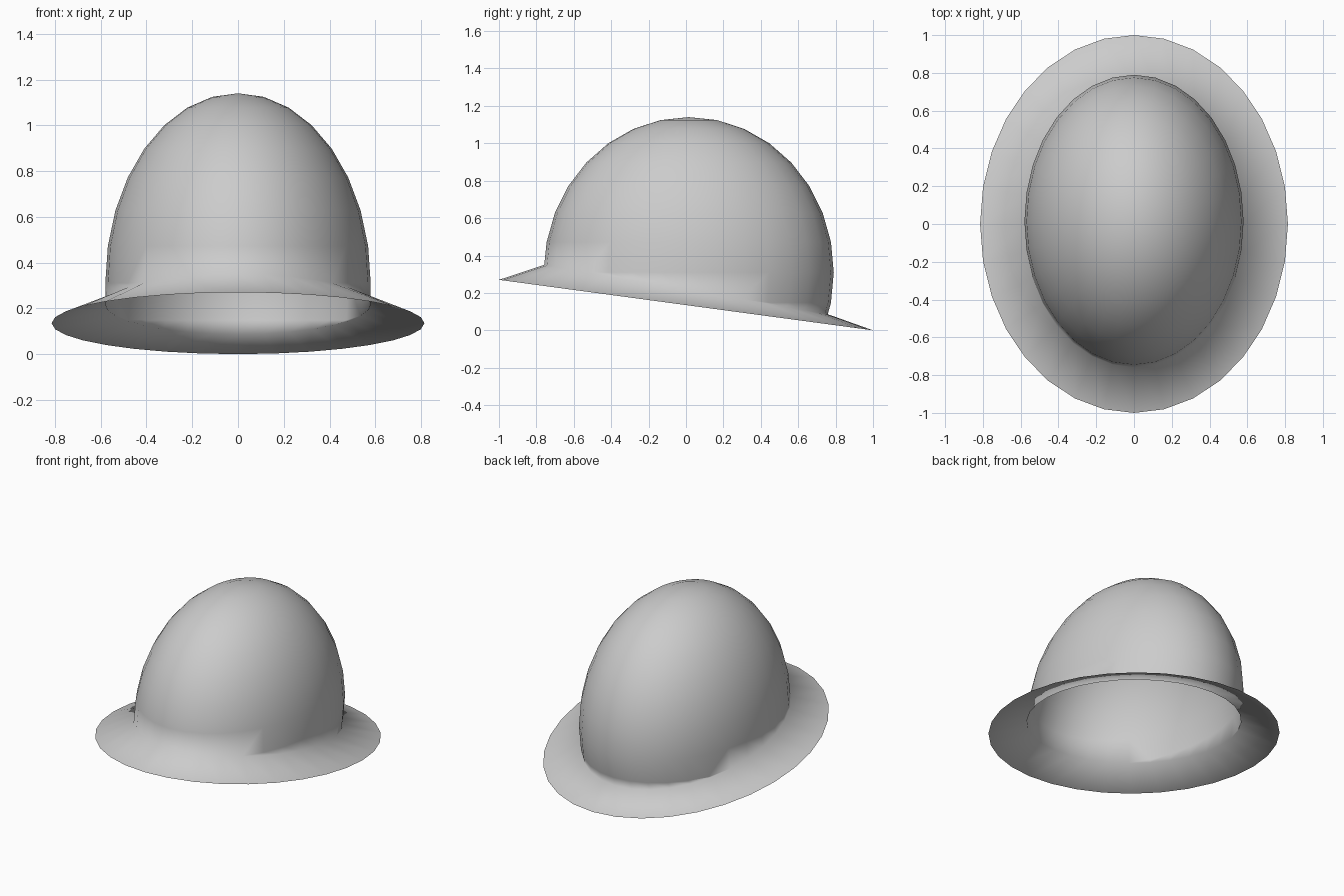
import bpy, bmesh, math

if "Cube" in bpy.data.objects:
    bpy.data.objects.remove(bpy.data.objects["Cube"])

N = 32                      # segments around the hat
STEP = 2 * math.pi / N

bm = bmesh.new()


def ring(rx, ry, cy, height):
    """Elliptical loop of vertices, starting at the front; height is a function of y."""
    verts = []
    for i in range(N):
        y = cy - ry * math.cos(i * STEP)
        verts.append(bm.verts.new((rx * math.sin(i * STEP), y, height(y))))
    return verts


def last_row(i):
    """Lowest dome row of a column: high at the front, low at the back."""
    d = min(i % N, N - 1 - i % N)
    return 7 if d < 5 else 8 if d < 11 else 9


# Crown: stretched sphere rows from the pole downwards
CY, CZ, RX, RY, RZ = 0.015, 0.31, 0.58, 0.775, 0.83
pole = bm.verts.new((0, CY, CZ + RZ))
rows = [None]
for k in range(1, 10):
    s, z = math.sin(k * STEP), CZ + RZ * math.cos(k * STEP)
    rows.append(ring(RX * s, RY * s, CY, lambda y, z=z: z))

# Brim: tilted inner and outer loops
inner = ring(0.58, 0.758, 0.0, lambda y: 0.218 - 0.174 * y)
outer = ring(0.815, 1.0, 0.0, lambda y: 0.135 - 0.135 * y)

for i in range(N):
    j = (i + 1) % N
    low = last_row(i)
    bm.faces.new((pole, rows[1][i], rows[1][j]))
    for k in range(1, low):
        bm.faces.new((rows[k][i], rows[k + 1][i], rows[k + 1][j], rows[k][j]))
    # Skirt between the stepped crown edge and the brim
    left = [rows[k][i] for k in range(low, max(low, last_row(i - 1)) + 1)]
    right = [rows[k][j] for k in range(low, max(low, last_row(j)) + 1)]
    bm.faces.new(left + [inner[i], inner[j]] + right[::-1])
    # Flared brim
    bm.faces.new((inner[i], outer[i], outer[j], inner[j]))

# Remove crown vertices that no face uses
bmesh.ops.delete(bm, geom=[v for v in bm.verts if not v.link_faces], context='VERTS')
for f in bm.faces:
    f.smooth = True

mesh = bpy.data.meshes.new("brimmed_helmet")
bm.to_mesh(mesh)
bm.free()
grey = bpy.data.materials.new("plain_grey")
grey.diffuse_color = (0.6, 0.6, 0.6, 1)
grey.use_nodes = True
grey.node_tree.nodes["Principled BSDF"].inputs["Base Color"].default_value = grey.diffuse_color
mesh.materials.append(grey)
bpy.context.collection.objects.link(bpy.data.objects.new("brimmed_helmet", mesh))
